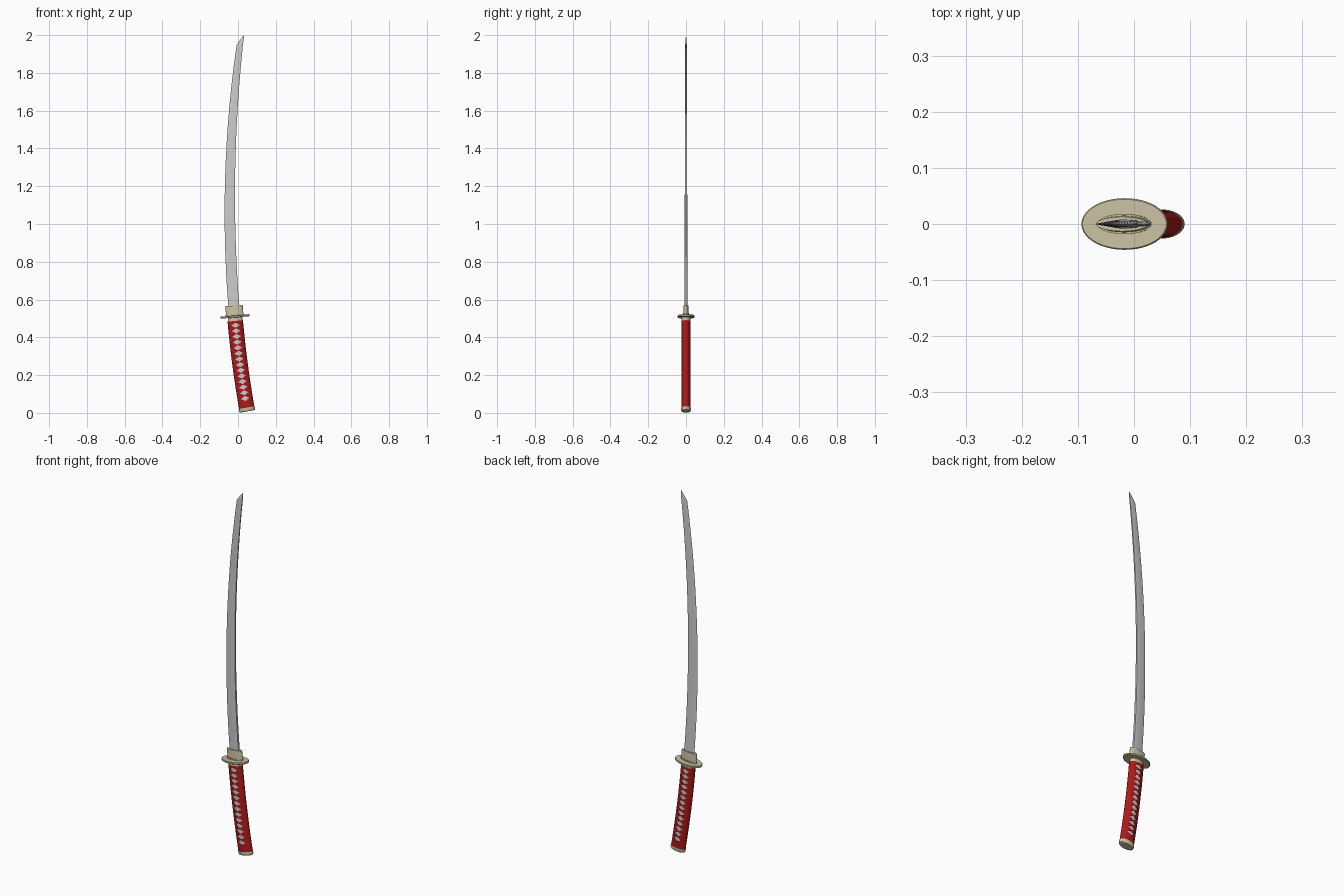
import bpy, bmesh, math
from mathutils import Vector

if "Cube" in bpy.data.objects:
    bpy.data.objects.remove(bpy.data.objects["Cube"])


def material(name, rgb):
    m = bpy.data.materials.new(name)
    m.diffuse_color = (*rgb, 1)
    m.use_nodes = True
    m.node_tree.nodes["Principled BSDF"].inputs["Base Color"].default_value = m.diffuse_color
    return m


TAN = material("brass", (0.60, 0.54, 0.36))
RED = material("red_wrap", (0.42, 0.01, 0.01))


def finish(name, bm, mat=None, smooth=True):
    bmesh.ops.recalc_face_normals(bm, faces=bm.faces)
    me = bpy.data.meshes.new(name)
    bm.to_mesh(me)
    bm.free()
    ob = bpy.data.objects.new(name, me)
    bpy.context.collection.objects.link(ob)
    if mat:
        me.materials.append(mat)
    if smooth:
        shade(ob)
    return ob


def select(ob):
    bpy.ops.object.select_all(action='DESELECT')
    ob.select_set(True)
    bpy.context.view_layer.objects.active = ob


def shade(ob):
    select(ob)
    bpy.ops.object.shade_smooth_by_angle(angle=math.radians(30))


# curved centre line of hilt and fittings: point and sideways direction at height z
def axis(z):
    slope = -0.18 + 0.186 * z
    return Vector((0.051 - 0.18 * z + 0.093 * z * z, 0, z)), Vector((1, 0, -slope)).normalized()


def skin(bm, rings):
    rings = [[bm.verts.new(p) for p in r] for r in rings]
    n = len(rings[0])
    for a, b in zip(rings, rings[1:]):
        for i in range(n):
            j = (i + 1) % n
            bm.faces.new((a[i], a[j], b[j], b[i]))
    bm.faces.new(rings[0])
    bm.faces.new(rings[-1])


# elliptical loft along the centre line; stations are (z, half width, half depth)
def loft(name, stations, mat=None, n=40):
    bm = bmesh.new()
    rings = []
    for z, rx, ry in stations:
        c, side = axis(z)
        rings.append([c + side * rx * math.cos(t) + Vector((0, ry * math.sin(t), 0))
                      for t in (2 * math.pi * i / n for i in range(n))])
    skin(bm, rings)
    return finish(name, bm, mat)


def tube(z0, z1, rx, ry, steps=16):
    return [(z0 + (z1 - z0) * i / steps, rx, ry) for i in range(steps + 1)]


# blade: sharp edge on the left, flat spine on the right, slanted tip
def spine_x(z):
    return -0.016 + 0.0665 * (z - 1.15) ** 2


def edge_x(z):
    return -0.071 + 0.0805 * (z - 1.06) ** 2


def blade_ring(z, e):
    s = spine_x(z)
    t = 0.0085 - 0.0045 * (z - 0.55) / 1.45
    w = s - e
    t *= min(1, w / 0.03)
    r = e + 0.7 * w
    return [(e, 0, z), (r, -t, z), (s, -0.75 * t, z), (s, 0.75 * t, z), (r, t, z)]


bm = bmesh.new()
rings = [blade_ring(z, edge_x(z)) for z in (0.53 + (1.945 - 0.53) * i / 32 for i in range(33))]
for i in range(1, 7):
    f = min(i / 6, 0.99)
    z = 1.945 + 0.055 * i / 6
    rings.append(blade_ring(z, edge_x(1.945) + (spine_x(2.0) - edge_x(1.945)) * f ** 1.15))
skin(bm, rings)
finish("blade", bm)

# metal fittings
loft("blade_collar", [(0.517, 0.046, 0.015), (0.568, 0.046, 0.013)], TAN)
loft("collar_washer", [(0.514, 0.048, 0.018), (0.522, 0.048, 0.018)], TAN)
loft("guard", [(0.505, 0.075, 0.044), (0.507, 0.077, 0.046),
               (0.514, 0.077, 0.046), (0.516, 0.075, 0.044)], TAN, 56)
loft("hilt_collar", [(0.484, 0.040, 0.0245), (0.507, 0.038, 0.023)], TAN)
loft("pommel_cap", [(0.008, 0.038, 0.021), (0.010, 0.041, 0.024),
                    (0.014, 0.0425, 0.026), (0.028, 0.0425, 0.026)], TAN)

# hilt: grey core showing through diamond gaps in the red wrap
loft("hilt_core", tube(0.03, 0.48, 0.037, 0.0225))
wrap = loft("hilt_wrap", tube(0.026, 0.487, 0.041, 0.025), RED)

bm = bmesh.new()
for i in range(14):
    c, side = axis(0.464 - 0.0298 * i)
    up = Vector((-side.z, 0, side.x))
    diamond = [c + side * 0.023, c + up * 0.0135, c - side * 0.023, c - up * 0.0135]
    for s in (-1, 1):
        skin(bm, [[p + Vector((0, s * y, 0)) for p in diamond] for y in (0.016, 0.03)])
cutter = finish("gap_cutter", bm, smooth=False)
cutter.hide_render = True

mod = wrap.modifiers.new("gaps", 'BOOLEAN')
mod.operation = 'DIFFERENCE'
mod.solver = 'EXACT'
mod.object = cutter
# cut before the smoothing
select(wrap)
bpy.ops.object.modifier_apply(modifier="gaps")
bpy.data.objects.remove(cutter)
shade(wrap)
